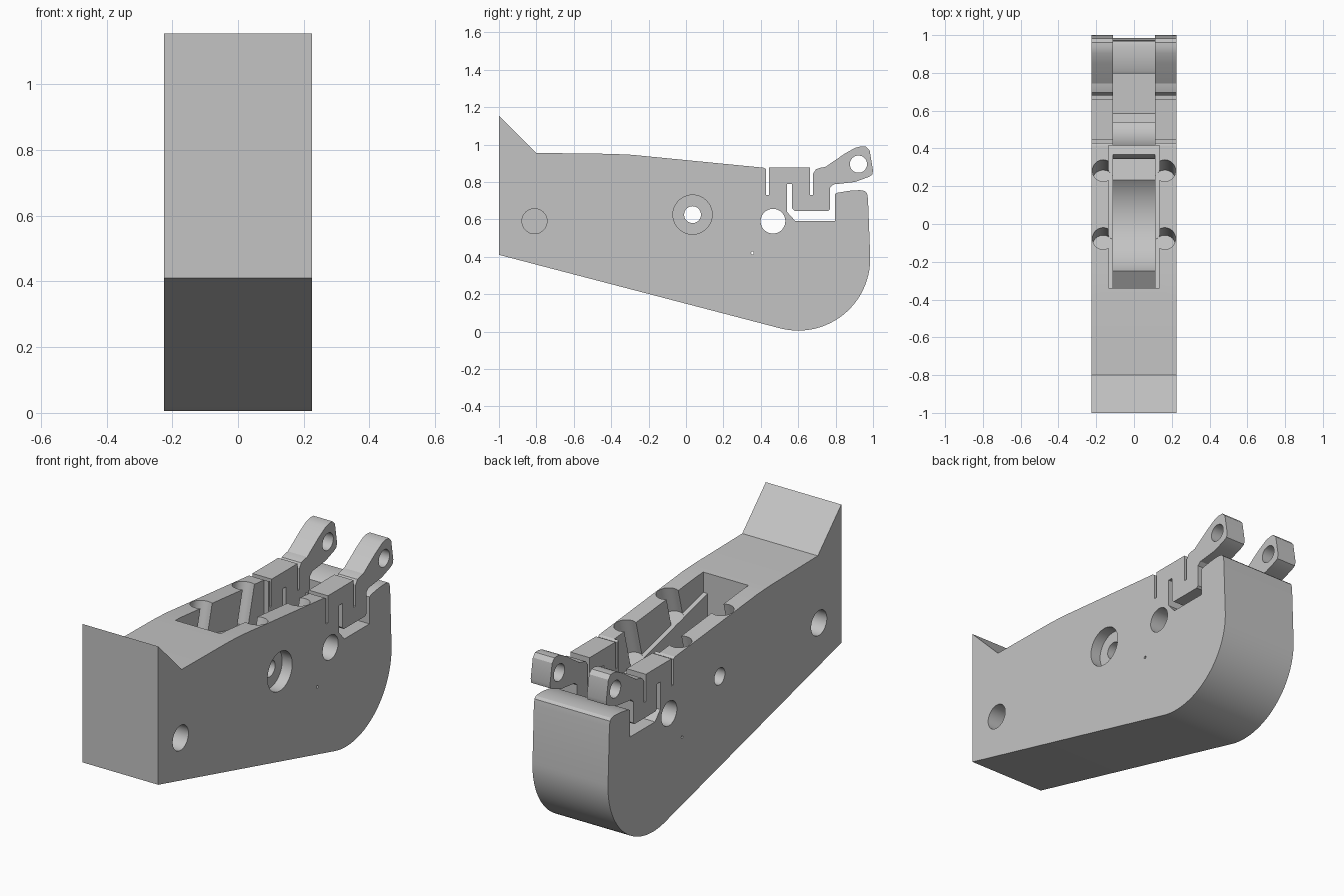
import bpy
import bmesh
from math import radians, sin, cos
from mathutils import Vector

HALF_WIDTH = 0.225
TILT = radians(14.6)                      # slope of the underside
UP = Vector((0, sin(TILT), cos(TILT)))    # direction square to the underside

default = bpy.data.objects.get("Cube")
if default:
    bpy.data.objects.remove(default, do_unlink=True)

grey = bpy.data.materials.new("plain grey")
grey.use_nodes = True
colour = (0.55, 0.55, 0.55, 1)
grey.diffuse_color = colour
grey.node_tree.nodes["Principled BSDF"].inputs["Base Color"].default_value = colour


def arc(centre, radius, start, end, steps):
    """Points on a circle in the side plane, angles in degrees."""
    points = []
    for i in range(steps + 1):
        a = radians(start + (end - start) * i / steps)
        points.append((centre[0] + radius * cos(a), centre[1] + radius * sin(a)))
    return points


def extrude_profile(name, points, half_width):
    """Solid made by extruding a side profile (y, z) across the width."""
    bm = bmesh.new()
    face = bm.faces.new([bm.verts.new((-half_width, y, z)) for y, z in points])
    result = bmesh.ops.extrude_face_region(bm, geom=[face])
    moved = [v for v in result["geom"] if isinstance(v, bmesh.types.BMVert)]
    bmesh.ops.translate(bm, verts=moved, vec=(2 * half_width, 0, 0))
    bmesh.ops.recalc_face_normals(bm, faces=bm.faces)
    mesh = bpy.data.meshes.new(name)
    bm.to_mesh(mesh)
    bm.free()
    obj = bpy.data.objects.new(name, mesh)
    bpy.context.collection.objects.link(obj)
    return obj


def rod(name, start, end, radius, sides=48):
    """Cylinder between two points."""
    start, end = Vector(start), Vector(end)
    axis = end - start
    bpy.ops.mesh.primitive_cylinder_add(
        vertices=sides, radius=radius, depth=axis.length, location=(start + end) / 2,
        rotation=axis.to_track_quat('Z', 'Y').to_euler())
    obj = bpy.context.object
    obj.name = name
    return obj


def cut(target, cutter):
    """Subtract the cutter and remove it."""
    cutter.hide_render = True
    bpy.context.view_layer.objects.active = target
    modifier = target.modifiers.new(cutter.name, 'BOOLEAN')
    modifier.operation = 'DIFFERENCE'
    modifier.solver = 'EXACT'
    modifier.object = cutter
    bpy.ops.object.modifier_apply(modifier=modifier.name)
    bpy.data.objects.remove(cutter, do_unlink=True)


# Side profile: wedge front, sloping top, flexing arm with hook, rounded back
top_edge = [(-1, 0.41), (-1, 1.155), (-0.8, 0.955), (-0.4, 0.95), (-0.29, 0.945),
            (0.415, 0.876), (0.428, 0.868)]
first_slot = [(0.428, 0.73), (0.444, 0.73), (0.444, 0.876)]
second_slot = [(0.663, 0.876), (0.663, 0.73), (0.68, 0.73), (0.68, 0.845), (0.695, 0.868)]
hook = [(0.72, 0.876), (0.745, 0.88), (0.85, 0.952), (0.904, 0.982), (0.935, 0.99),
        (0.962, 0.989), (0.982, 0.968), (1, 0.86), (0.995, 0.837), (0.973, 0.825),
        (0.904, 0.8), (0.82, 0.79), (0.79, 0.787), (0.77, 0.77)]
arm_foot = [(0.77, 0.655), (0.76, 0.645), (0.58, 0.645), (0.567, 0.658), (0.567, 0.788)]
gap_floor = [(0.54, 0.788), (0.54, 0.64), (0.585, 0.59), (0.797, 0.59)]
rear_lip = [(0.797, 0.735), (0.81, 0.742), (0.877, 0.753), (0.93, 0.756),
            (0.955, 0.752), (0.968, 0.74), (0.973, 0.71)]
rear_curve = arc((0.6, 0.39), 0.385, 2, -105, 28)

body = extrude_profile(
    "body", top_edge + first_slot + second_slot + hook + arm_foot + gap_floor
    + rear_lip + rear_curve, HALF_WIDTH)
body.data.materials.append(grey)

# Shallow tray with a floor parallel to the underside


def tray_floor(y):
    return 0.69 - 0.26 * (y - 0.23)


front, back, above = -0.34, 0.416, 1.2
cut(body, extrude_profile("tray_cutter", [
    (front, above), (front, tray_floor(front)),
    (back, tray_floor(back)), (back, above)], 0.135))

# Deep middle channel: wheel well, rounded boss, and gap between the two hooks
wheel_well = arc((0.035, 0.625), 0.306, 202, 310, 24)
boss = arc((0.465, 0.585), 0.12, 180, 0, 24)
channel = ([(front, above), (front, 0.45)] + wheel_well + [(0.345, 0.37)] + boss
           + [(0.785, 0.585), (0.785, 0.766), (0.9, 0.776), (1.1, 0.776), (1.1, above)])
cut(body, extrude_profile("channel_cutter", channel, 0.11))

# Four leaning sockets beside the tray
for x in (-0.163, 0.163):
    for y in (-0.115, 0.23):
        floor = Vector((x, y, tray_floor(y) - 0.002))
        cut(body, rod("socket_cutter", floor, floor + UP * 0.5, 0.057))

# Holes running right through: y, z, radius
for y, z, radius in ((0.035, 0.625, 0.045), (0.465, 0.59, 0.066),
                     (0.922, 0.895, 0.046), (0.355, 0.42, 0.007)):
    cut(body, rod("hole_cutter", (-0.4, y, z), (0.4, y, z), radius))

# Counterbore on the left and blind holes on both sides
cut(body, rod("counterbore_cutter", (0.165, 0.035, 0.625), (0.4, 0.035, 0.625), 0.105))
for side in (-1, 1):
    cut(body, rod("blind_hole_cutter", (side * 0.1, -0.81, 0.59),
                  (side * 0.4, -0.81, 0.59), 0.067))

# One colour, smooth curves with crisp edges
body.data.materials.clear()
body.data.materials.append(grey)
for face in body.data.polygons:
    face.material_index = 0
bpy.ops.object.select_all(action='DESELECT')
body.select_set(True)
bpy.context.view_layer.objects.active = body
bpy.ops.object.shade_smooth_by_angle(angle=radians(25))
